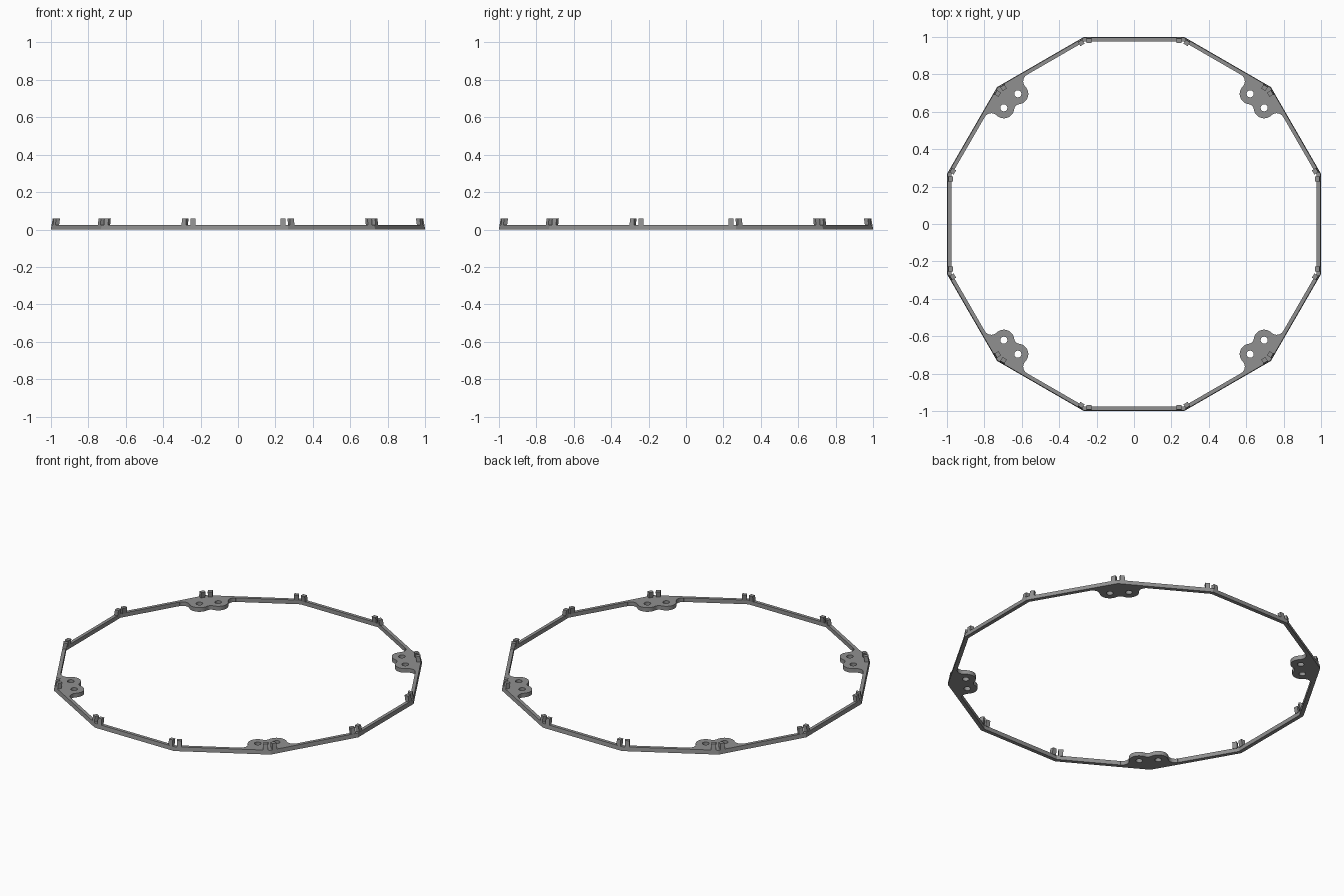
import bpy, bmesh
from math import sin, cos, tan, pi, radians, atan2, hypot
from mathutils import Matrix

if "Cube" in bpy.data.objects:
    bpy.data.objects.remove(bpy.data.objects["Cube"])

H = 0.025            # ring thickness
INNER = 0.977        # inner apothem of the ring
CORNER = 1 / cos(pi / 12)

grey = bpy.data.materials.new("grey")
grey.diffuse_color = (0.28, 0.28, 0.28, 1)
grey.use_nodes = True
grey.node_tree.nodes["Principled BSDF"].inputs["Base Color"].default_value = grey.diffuse_color


def add_object(name, bm):
    bmesh.ops.recalc_face_normals(bm, faces=bm.faces)
    mesh = bpy.data.meshes.new(name)
    bm.to_mesh(mesh)
    bm.free()
    mesh.materials.append(grey)
    ob = bpy.data.objects.new(name, mesh)
    bpy.context.collection.objects.link(ob)
    return ob


# Twelve-sided ring with a slightly leaning outer wall
bm = bmesh.new()
loops = []
for apothem, z in ((1.0, 0), (0.997, H), (INNER, H), (INNER, 0)):
    r = apothem * CORNER
    loops.append([bm.verts.new((r * cos(radians(15 + 30 * k)), r * sin(radians(15 + 30 * k)), z))
                  for k in range(12)])
for i in range(4):
    a, b = loops[i], loops[(i + 1) % 4]
    for k in range(12):
        n = (k + 1) % 12
        bm.faces.new((a[k], a[n], b[n], b[k]))
add_object("ring", bm)

# Leaning pegs, one near each end of every side
bm = bmesh.new()
for k in range(12):
    turn = Matrix.Rotation(radians(30 * k), 4, 'Z')
    for s in (-1, 1):
        made = bmesh.ops.create_cube(bm, size=1)["verts"]
        for v in made:
            top, out = v.co.z > 0, v.co.x > 0
            x = (0.991 if out else 0.967) if top else (0.997 if out else 0.974)
            y = s * (0.253 if v.co.y > 0 else 0.227)
            v.co = (x, y, 0.06 if top else H - 0.003)
        bmesh.ops.transform(bm, matrix=turn, verts=made)
add_object("pegs", bm)


def arc(c, r, a0, a1, n):
    return [(c[0] + r * cos(a0 + (a1 - a0) * i / n), c[1] + r * sin(a0 + (a1 - a0) * i / n))
            for i in range(n + 1)]


def angle(a, b):
    return atan2(b[1] - a[1], b[0] - a[0])


# Bracket profile: u runs inward from the ring corner, v along the tangent
LOBE_R, FILLET_R, NOTCH_R, HOLE_R = 0.056, 0.04, 0.03, 0.019
lobe = (0.104, 0.053)
wall = (1 - INNER) * CORNER
v = lobe[1]
while hypot(wall + FILLET_R * CORNER + v * tan(pi / 12) - lobe[0], v - lobe[1]) < LOBE_R + FILLET_R:
    v += 0.0005
fillet = (wall + FILLET_R * CORNER + v * tan(pi / 12), v)
notch = (lobe[0] + ((LOBE_R + NOTCH_R) ** 2 - lobe[1] ** 2) ** 0.5, 0)
half = arc(notch, NOTCH_R, pi, angle(notch, lobe), 6)
half += arc(lobe, LOBE_R, angle(lobe, notch), angle(lobe, fillet), 16)[1:]
half += arc(fillet, FILLET_R, angle(fillet, lobe) + 2 * pi, pi + radians(-15), 10)[1:]
outline = half + [(wall, 0)] + [(u, -w) for u, w in reversed(half[1:])]
holes = [arc((lobe[0], s * lobe[1]), HOLE_R, 0, 2 * pi, 20)[:-1] for s in (-1, 1)]

# Flat filled curve gives the plate with its two holes
curve = bpy.data.curves.new("bracket_profile", 'CURVE')
curve.dimensions = '2D'
curve.fill_mode = 'BOTH'
curve.extrude = H / 2
for pts in [outline] + holes:
    sp = curve.splines.new('POLY')
    sp.points.add(len(pts) - 1)
    for p, (u, w) in zip(sp.points, pts):
        p.co = (CORNER - u, w, 0, 1)
    sp.use_cyclic_u = True
helper = bpy.data.objects.new("bracket_profile", curve)
bpy.context.collection.objects.link(helper)
bpy.context.view_layer.update()
plate = bpy.data.meshes.new_from_object(helper.evaluated_get(bpy.context.evaluated_depsgraph_get()))
bpy.data.objects.remove(helper)

# Four corner brackets
for name, deg in (("back_right", 45), ("back_left", 135), ("front_left", 225), ("front_right", 315)):
    bm = bmesh.new()
    bm.from_mesh(plate)
    bmesh.ops.remove_doubles(bm, verts=bm.verts, dist=1e-5)
    bmesh.ops.transform(bm, verts=bm.verts,
                        matrix=Matrix.Rotation(radians(deg), 4, 'Z') @ Matrix.Translation((0, 0, H / 2)))
    add_object("bracket_" + name, bm)
